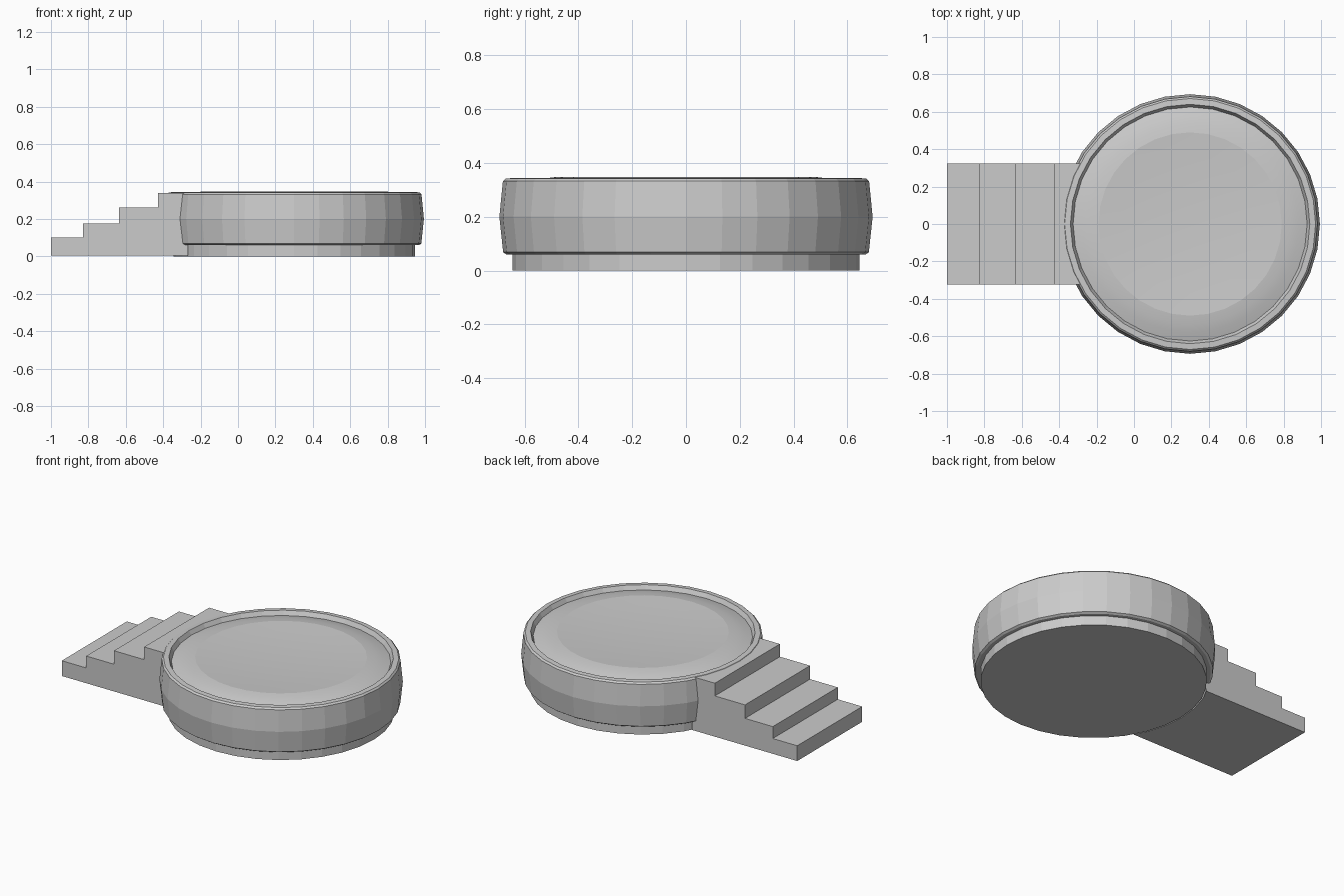
import bpy, bmesh, math

if "Cube" in bpy.data.objects:
    bpy.data.objects.remove(bpy.data.objects["Cube"])

CX = 0.30      # disc centre on x
SIDES = 32


def finish(name, bm, smooth=False):
    bmesh.ops.recalc_face_normals(bm, faces=bm.faces)
    mesh = bpy.data.meshes.new(name)
    bm.to_mesh(mesh)
    bm.free()
    for p in mesh.polygons:
        p.use_smooth = smooth
    obj = bpy.data.objects.new(name, mesh)
    bpy.context.collection.objects.link(obj)
    return obj


def lathe(name, profile, smooth=False):
    """Revolve (radius, z) points around the disc axis; radius 0 closes the end."""
    bm = bmesh.new()
    verts = [bm.verts.new((r, 0, z)) for r, z in profile]
    edges = [bm.edges.new(pair) for pair in zip(verts, verts[1:])]
    bmesh.ops.spin(bm, geom=verts + edges, cent=(0, 0, 0), axis=(0, 0, 1),
                   angle=math.tau, steps=SIDES, use_duplicate=False)
    bmesh.ops.remove_doubles(bm, verts=bm.verts, dist=1e-4)
    bmesh.ops.translate(bm, verts=bm.verts, vec=(CX, 0, 0))
    return finish(name, bm, smooth)


# Recessed foot
lathe("base_foot", [(0, 0), (0.645, 0), (0.645, 0.065), (0, 0.065)])

# Bulging barrel wall with a chamfered rim and sloping inner lip
lathe("barrel_rim", [(0.60, 0.06), (0.668, 0.06), (0.68, 0.068), (0.694, 0.20),
                     (0.681, 0.332), (0.671, 0.342), (0.64, 0.344),
                     (0.625, 0.316), (0.60, 0.316), (0.60, 0.06)])

# Cushion: rises to a crest ring, then dips gently to the centre
lathe("cushion_top", [(0.626, 0.317), (0.58, 0.331), (0.535, 0.341), (0.49, 0.347)], True)
lathe("cushion_dish", [(0.49, 0.347), (0.37, 0.340), (0.25, 0.335),
                       (0.12, 0.332), (0, 0.331)], True)

# Stairs: side profile extruded across y
steps = [(-1.0, 0.10), (-0.83, 0.175), (-0.637, 0.26), (-0.427, 0.34)]
z = 0.004
outline = [(steps[0][0], z)]
for x, top in steps:
    if x != steps[0][0]:
        outline.append((x, z))
    outline.append((x, top))
    z = top
outline += [(-0.22, z), (-0.22, 0.004)]
bm = bmesh.new()
face = bm.faces.new([bm.verts.new((x, -0.323, h)) for x, h in outline])
ext = bmesh.ops.extrude_face_region(bm, geom=[face])
bmesh.ops.translate(bm, vec=(0, 0.646, 0),
                    verts=[v for v in ext["geom"] if isinstance(v, bmesh.types.BMVert)])
stairs = finish("stairs", bm)

# Curved cut where the stairs meet the disc
cutter = lathe("stairs_cutter", [(0, -0.2), (0.655, -0.2), (0.655, 0.6), (0, 0.6)])
cutter.hide_render = True
cutter.hide_viewport = True
cut = stairs.modifiers.new("curved_end", 'BOOLEAN')
cut.operation = 'DIFFERENCE'
cut.object = cutter
cut.solver = 'EXACT'
